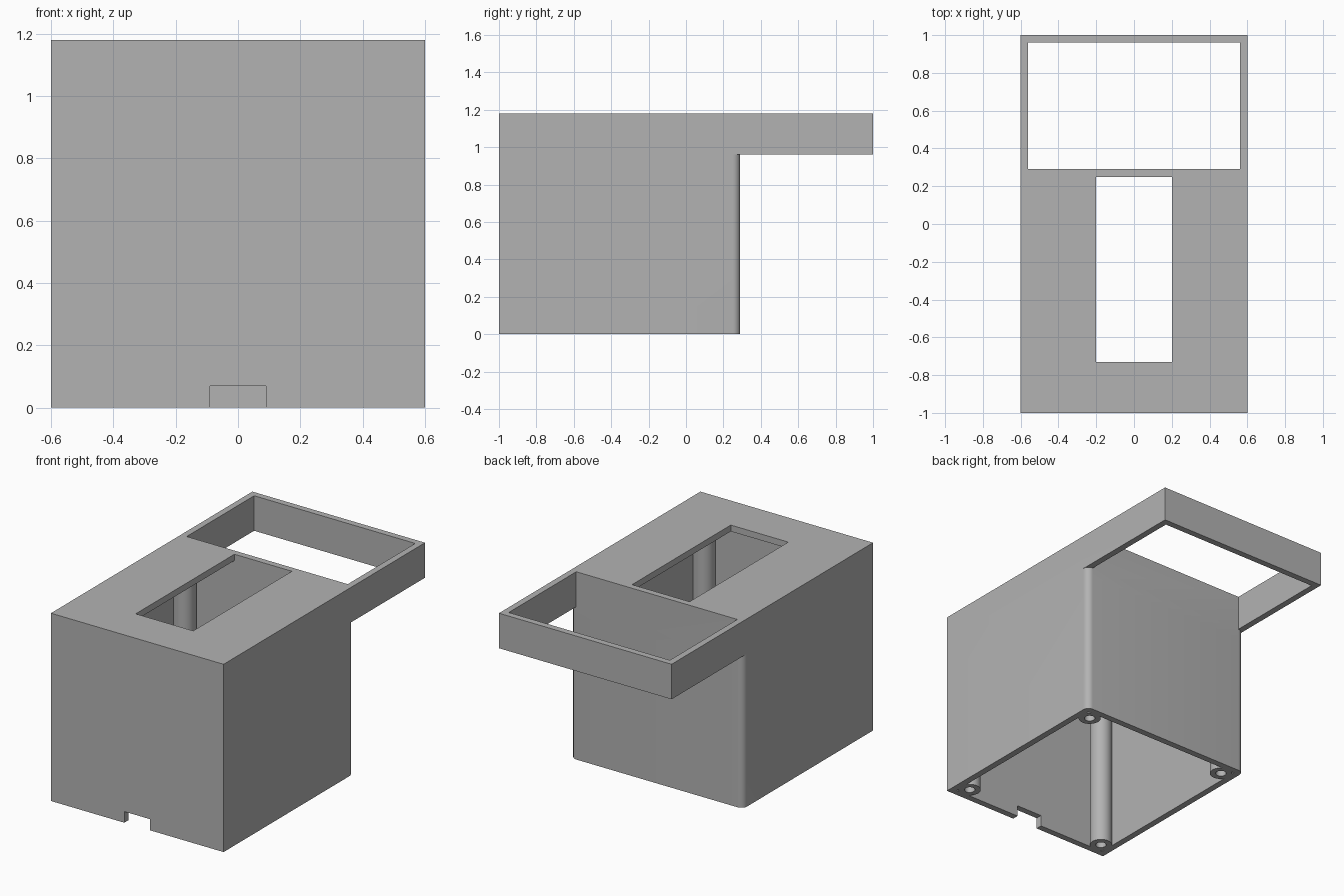
import bpy, bmesh
from math import radians

if "Cube" in bpy.data.objects:
    bpy.data.objects.remove(bpy.data.objects["Cube"], do_unlink=True)

grey = bpy.data.materials.new("plain grey")
grey.use_nodes = True
colour = (0.45, 0.45, 0.45, 1)
grey.diffuse_color = colour
grey.node_tree.nodes["Principled BSDF"].inputs["Base Color"].default_value = colour


def finish(bm, name):
    bmesh.ops.recalc_face_normals(bm, faces=bm.faces)
    mesh = bpy.data.meshes.new(name)
    bm.to_mesh(mesh)
    bm.free()
    mesh.materials.append(grey)
    obj = bpy.data.objects.new(name, mesh)
    bpy.context.collection.objects.link(obj)
    return obj


def box(name, x, y, z, round_back=0):
    """Box spanning -x..x and the given y and z ranges."""
    bm = bmesh.new()
    bmesh.ops.create_cube(bm, size=1)
    for v in bm.verts:
        v.co = (v.co.x * 2 * x, y[v.co.y > 0], z[v.co.z > 0])
    if round_back:
        edges = [e for e in bm.edges if all(v.co.y == max(w.co.y for w in bm.verts) for v in e.verts)
                 and abs(e.verts[0].co.z - e.verts[1].co.z) > 0.1]
        bmesh.ops.bevel(bm, geom=edges, offset=round_back, segments=8,
                        profile=0.5, affect='EDGES')
    return finish(bm, name)


def cylinders(name, radius, z):
    """Four upright cylinders, one in each corner of the case."""
    bm = bmesh.new()
    for x in (-POST_X, POST_X):
        for y in POST_Y:
            made = bmesh.ops.create_cone(bm, cap_ends=True, segments=40, radius1=radius,
                                         radius2=radius, depth=z[1] - z[0])
            bmesh.ops.translate(bm, verts=made["verts"], vec=(x, y, sum(z) / 2))
    return finish(bm, name)


def combine(target, tool, operation):
    mod = target.modifiers.new(operation.lower(), 'BOOLEAN')
    mod.operation, mod.solver, mod.object = operation, 'EXACT', tool
    bpy.context.view_layer.objects.active = target
    bpy.ops.object.modifier_apply(modifier=mod.name)
    bpy.data.objects.remove(tool, do_unlink=True)


WIDTH, BACK, TOP, WALL = 0.6, 0.29, 1.18, 0.04
POST_X, POST_Y = WIDTH - 0.095, (-0.905, BACK - 0.095)
inner = WIDTH - WALL

# Outer volume: case with rounded back corners under a long upper block
case = box("case", WIDTH, (-1, 1), (0.96, TOP))
combine(case, box("lower_case", WIDTH, (-1, BACK), (0, 1.05), WALL), 'UNION')

# Hollow inside, open frame at the back, slot in the lid
combine(case, box("cavity", inner, (-1 + WALL, BACK - WALL), (-0.1, TOP - WALL)), 'DIFFERENCE')
combine(case, box("frame_opening", inner, (BACK, 1 - WALL), (0.9, 1.3)), 'DIFFERENCE')
combine(case, box("lid_slot", 0.2, (-0.73, BACK - WALL), (1.1, 1.3)), 'DIFFERENCE')

# Screw posts with bored holes
combine(case, cylinders("posts", 0.065, (0, TOP - WALL / 2)), 'UNION')
combine(case, cylinders("post_holes", 0.031, (-0.1, TOP - WALL)), 'DIFFERENCE')

# Cable notch at the bottom of the front wall
combine(case, box("cable_notch", 0.09, (-1.1, -1 + WALL + 0.01), (-0.1, 0.07)), 'DIFFERENCE')

bpy.ops.object.select_all(action='DESELECT')
case.select_set(True)
bpy.context.view_layer.objects.active = case
bpy.ops.object.shade_smooth_by_angle(angle=radians(30))
